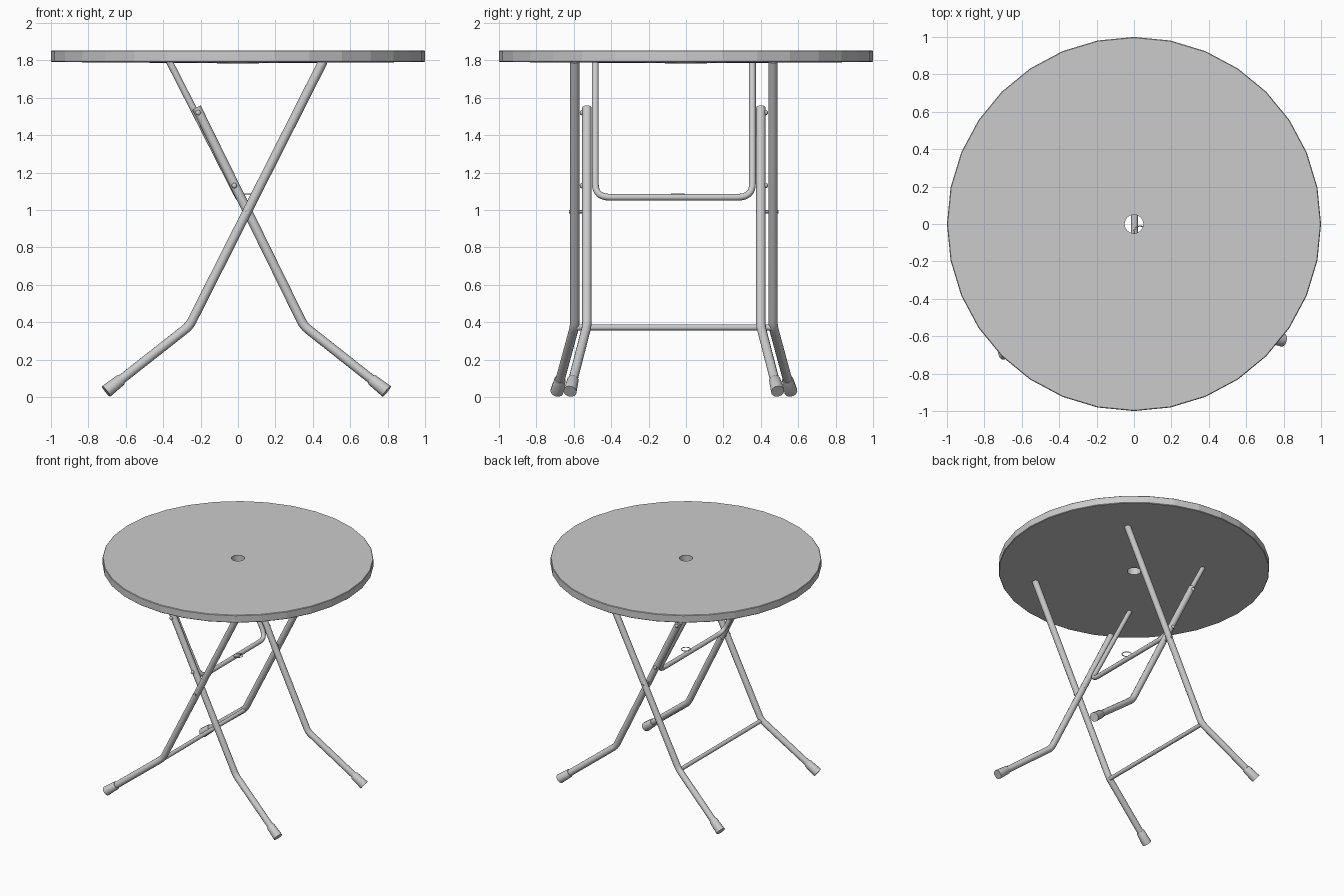
import bpy, bmesh, math
from mathutils import Vector

if "Cube" in bpy.data.objects:
    bpy.data.objects.remove(bpy.data.objects["Cube"])

YC = -0.065  # symmetry plane of the folding frame


def finish(ob, angle=35):
    bpy.ops.object.select_all(action='DESELECT')
    ob.select_set(True)
    bpy.context.view_layer.objects.active = ob
    if ob.type == 'CURVE':
        bpy.ops.object.convert(target='MESH')
        ob = bpy.context.object
    bpy.ops.object.shade_smooth_by_angle(angle=math.radians(angle))
    return ob


def fillet(pts, r, n):
    # replace inner corners of a path by short arcs
    pts = [Vector(p) for p in pts]
    out = [pts[0]]
    for a, b, c in zip(pts, pts[1:], pts[2:]):
        p, q = b + (a - b).normalized() * r, b + (c - b).normalized() * r
        for i in range(n + 1):
            t = i / n
            out.append(p * (1 - t) ** 2 + b * 2 * t * (1 - t) + q * t * t)
    return out + [pts[-1]]


def tube(name, pts, radius, cyclic=False, res=4, radii=None):
    cu = bpy.data.curves.new(name, 'CURVE')
    cu.dimensions = '3D'
    cu.bevel_depth = radius
    cu.bevel_resolution = res
    cu.use_fill_caps = True
    sp = cu.splines.new('POLY')
    sp.points.add(len(pts) - 1)
    for i, p in enumerate(pts):
        sp.points[i].co = (*p, 1)
        if radii:
            sp.points[i].radius = radii[i]
    sp.use_cyclic_u = cyclic
    ob = bpy.data.objects.new(name, cu)
    bpy.context.collection.objects.link(ob)
    return finish(ob, 40)


def lathe(name, profile, n):
    # closed profile of (radius, z) turned around the z axis
    bm = bmesh.new()
    rings = [[bm.verts.new((r * math.cos(2 * math.pi * i / n),
                            r * math.sin(2 * math.pi * i / n), z))
              for i in range(n)] for r, z in profile]
    for k, a in enumerate(rings):
        b = rings[(k + 1) % len(rings)]
        for i in range(n):
            j = (i + 1) % n
            bm.faces.new((a[i], a[j], b[j], b[i]))
    bmesh.ops.recalc_face_normals(bm, faces=bm.faces)
    me = bpy.data.meshes.new(name)
    bm.to_mesh(me)
    bm.free()
    ob = bpy.data.objects.new(name, me)
    bpy.context.collection.objects.link(ob)
    return ob


# round top with a parasol hole
lathe("table_top", [(0.05, 1.853), (0.996, 1.853), (1.0, 1.849), (1.0, 1.795),
                    (0.996, 1.791), (0.05, 1.784)], 32)


def leg(name, top, bend, foot):
    tube(name, fillet([top, bend, foot], 0.03, 4), 0.025)
    # rubber foot cap, slightly flared
    f, b = Vector(foot), Vector(bend)
    d = (b - f).normalized()
    tube(name + "_cap", [f + d * 0.105, f + d * 0.1, f], 0.036, radii=[0.8, 0.87, 1])


def rivet(name, loc, r):
    bpy.ops.mesh.primitive_uv_sphere_add(segments=12, ring_count=8, radius=r, location=loc)
    bpy.context.object.name = name
    bpy.context.object.scale.y = 0.8
    bpy.ops.object.shade_smooth()


for s, side in ((-1, "front"), (1, "back")):
    # outer legs reach the top, inner legs stop at the folding bracket
    leg("outer_leg_" + side, (0.455, YC + s * 0.53, 1.795),
        (-0.26, YC + s * 0.53, 0.38), (-0.705, YC + s * 0.625, 0.03))
    leg("inner_leg_" + side, (-0.222, YC + s * 0.465, 1.548),
        (0.352, YC + s * 0.465, 0.38), (0.795, YC + s * 0.555, 0.03))
    # rivets and pivot pins
    rivet("upper_rivet_" + side, (-0.213, YC + s * 0.492, 1.52), 0.014)
    rivet("lower_rivet_" + side, (-0.02, YC + s * 0.492, 1.13), 0.014)
    tube("pivot_pin_" + side, [(0.047, YC + s * 0.44, 0.99),
                               (0.047, YC + s * 0.56, 0.99)], 0.01, res=2)

# U-shaped bracket under the top
tube("folding_bracket", fillet([(-0.368, YC - 0.42, 1.795), (0.003, YC - 0.42, 1.068),
                                (0.003, YC + 0.42, 1.068), (-0.368, YC + 0.42, 1.795)],
                               0.08, 8), 0.018)

# crossbar between the outer legs
tube("crossbar", [(-0.262, YC - 0.53, 0.372), (-0.262, YC + 0.53, 0.372)], 0.016)

# small wire ring on the bracket
tube("wire_ring", [(0.033 + 0.034 * math.cos(2 * math.pi * i / 24),
                    -0.045 + 0.034 * math.sin(2 * math.pi * i / 24), 1.085)
                   for i in range(24)], 0.003, cyclic=True, res=1)
